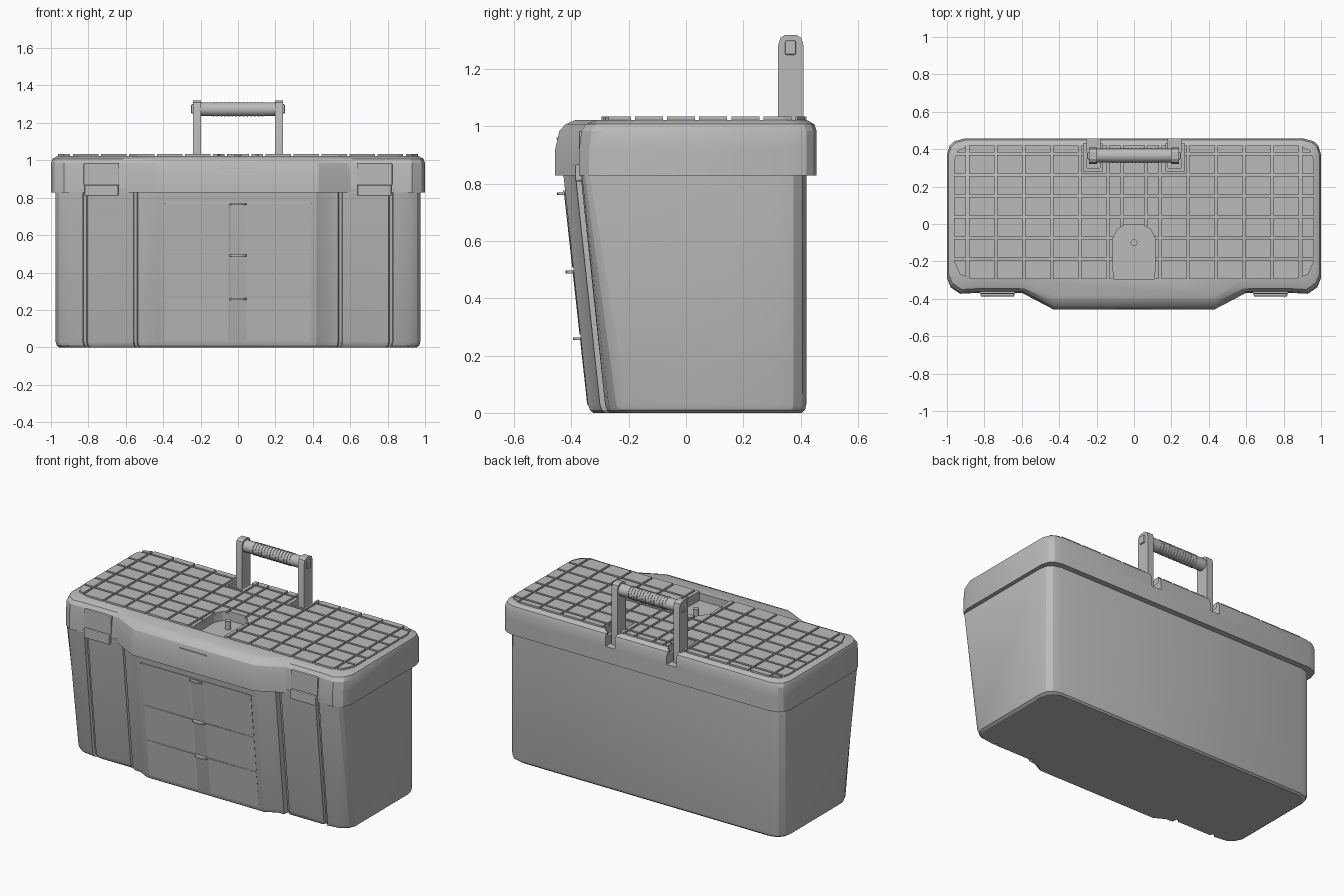
import bpy, bmesh, math
from mathutils import Vector

cube = bpy.data.objects.get("Cube")
if cube:
    bpy.data.objects.remove(cube)

grey = bpy.data.materials.new("mid_grey")
grey.use_nodes = True
grey.diffuse_color = (0.5, 0.5, 0.5, 1)
grey.node_tree.nodes["Principled BSDF"].inputs["Base Color"].default_value = (0.5, 0.5, 0.5, 1)


def finish(name, bm, smooth=25):
    bmesh.ops.recalc_face_normals(bm, faces=bm.faces)
    mesh = bpy.data.meshes.new(name)
    bm.to_mesh(mesh)
    bm.free()
    mesh.materials.append(grey)
    ob = bpy.data.objects.new(name, mesh)
    bpy.context.collection.objects.link(ob)
    if smooth:
        bpy.ops.object.select_all(action='DESELECT')
        ob.select_set(True)
        bpy.context.view_layer.objects.active = ob
        bpy.ops.object.shade_smooth_by_angle(angle=math.radians(smooth))
    return ob


def loft(name, rings, smooth=25):
    """Skin a stack of closed rings and cap both ends."""
    bm = bmesh.new()
    vs = [[bm.verts.new(p) for p in ring] for ring in rings]
    n = len(vs[0])
    for a, b in zip(vs, vs[1:]):
        for i in range(n):
            bm.faces.new((a[i], a[(i + 1) % n], b[(i + 1) % n], b[i]))
    bm.faces.new(vs[0][::-1])
    bm.faces.new(vs[-1])
    return finish(name, bm, smooth)


def box(name, lo, hi, bevel=0):
    bm = bmesh.new()
    bmesh.ops.create_cube(bm, size=1)
    lo, hi = Vector(lo), Vector(hi)
    for v in bm.verts:
        v.co = (lo + hi) / 2 + v.co * (hi - lo)
    if bevel:
        bmesh.ops.bevel(bm, geom=bm.edges[:], offset=bevel, segments=2, profile=0.5, affect='EDGES')
    return finish(name, bm, 0)


def cylinder(name, centre, radius, length, axis='Z', sides=20):
    bm = bmesh.new()
    bmesh.ops.create_cone(bm, cap_ends=True, segments=sides, radius1=radius, radius2=radius, depth=length)
    ob = finish(name, bm, 40)
    ob.location = centre
    if axis == 'X':
        ob.rotation_euler.y = math.pi / 2
    return ob


def mirrored(half):
    return half + [(-x, y) for x, y in reversed(half)]


def at(outline, z):
    return [(x, y, z) for x, y in outline]


def carve(target, cutter):
    mod = target.modifiers.new("cut", 'BOOLEAN')
    mod.operation = 'DIFFERENCE'
    mod.object = cutter
    bpy.ops.object.select_all(action='DESELECT')
    bpy.context.view_layer.objects.active = target
    target.select_set(True)
    bpy.ops.object.modifier_apply(modifier=mod.name)


# Body: front leans outwards towards the top, back stays upright
def body_outline(t, inset=0):
    wing = -0.28 - 0.09 * t
    mid = -0.34 - 0.09 * t
    corner = -0.20 - 0.14 * t
    half = [(0.42, mid), (0.49, wing - 0.022), (0.535, wing - 0.018),
            (0.54, wing + 0.015), (0.555, wing + 0.015), (0.56, wing),
            (0.805, wing), (0.81, wing + 0.018), (0.825, wing + 0.018), (0.83, wing),
            (0.92, wing * 0.85 + corner * 0.15), (0.957, (wing + corner) / 2), (0.975, corner),
            (0.975, 0.33), (0.966, 0.375), (0.94, 0.406), (0.89, 0.42)]
    return mirrored([(x * (1 - inset), (y - 0.04) * (1 - 2 * inset) + 0.04) for x, y in half])


loft("body", [at(body_outline(0, 0.02), 0), at(body_outline(0, 0.006), 0.01),
              at(body_outline(0.03), 0.03), at(body_outline(1), 0.85)])


# Lid: shell with a bulged front and chamfered rim
def lid_outline(s, front, wing, drop):
    half = [(0.43, front), (0.60 - drop / 2, wing), (0.64, wing), (0.83, wing),
            (0.93 - s, wing - 0.005), (0.98 - s, wing + 0.03), (1 - s, wing + 0.08),
            (1 - s, 0.37), (0.985 - s, 0.42 - s), (0.96 - s, 0.443 - s), (0.91 - s, 0.456 - s)]
    return mirrored(half)


lid = loft("lid", [at(lid_outline(0, -0.457, -0.368, 0), 0.828),
                   at(lid_outline(0, -0.457, -0.368, 0), 0.92),
                   at(lid_outline(0, -0.442, -0.36, 0.02), 0.985),
                   at(lid_outline(0.008, -0.42, -0.345, 0.03), 1.008),
                   at(lid_outline(0.035, -0.385, -0.305, 0.06), 1.023)])

# Lid tread: one plate split into raised tiles by narrow grooves
plate = mirrored([(0.86, -0.295), (0.93, -0.27), (0.962, -0.2),
                  (0.962, 0.34), (0.945, 0.39), (0.89, 0.42)])
bm = bmesh.new()
bm.faces.new([bm.verts.new(p) for p in at(plate, 1.02)])
gap = 0.007
cols = [s * (0.14 + 0.15 * i) for i in range(6) for s in (-1, 1)] + [-0.065, 0.065]
rows = [0.375 - 0.112 * i for i in range(6)]
lines = [(Vector((1, 0, 0)), c) for c in cols] + [(Vector((0, 1, 0)), r) for r in rows]
for normal, pos in lines:
    for side in (-gap, gap):
        bmesh.ops.bisect_plane(bm, geom=bm.verts[:] + bm.edges[:] + bm.faces[:],
                               plane_co=normal * (pos + side), plane_no=normal)


def in_groove(face):
    c = face.calc_center_median()
    return any(abs(c.dot(n) - p) < gap for n, p in lines)


bmesh.ops.delete(bm, geom=[f for f in bm.faces if in_groove(f)], context='FACES')
bmesh.ops.split_edges(bm, edges=[e for e in bm.edges if len(e.link_faces) > 1])
raised = bmesh.ops.extrude_face_region(bm, geom=bm.faces[:], use_keep_orig=True)
for v in raised["geom"]:
    if isinstance(v, bmesh.types.BMVert):
        v.co.z = 1.034
tread = finish("lid_tread", bm, 0)

# Cut-outs: arched tray in the lid and sockets for the handle legs
arch = [(-0.11, -0.295), (0.11, -0.295), (0.115, -0.08), (0.09, -0.03), (0.05, -0.005),
        (-0.05, -0.005), (-0.09, -0.03), (-0.115, -0.08)]
cutters = [loft("tray_cutter", [at(arch, 0.975), at(arch, 1.1)], 0)]
for s in (-1, 1):
    cutters.append(box("socket_cutter", (s * 0.22 - 0.05, 0.28, 0.985), (s * 0.22 + 0.05, 0.43, 1.1)))
    cutters.append(box("slot_cutter", (s * 0.217 - 0.034, 0.30, 0.93), (s * 0.217 + 0.034, 0.5, 1.1)))
for c in cutters:
    carve(lid, c)
    carve(tread, c)
for c in cutters:
    bpy.data.objects.remove(c)
cylinder("tray_post", (0, -0.10, 0.998), 0.018, 0.06)

# Handle: two flat legs, round grip with ribs, and end pins
for s, side in ((-1, "right"), (1, "left")):
    leg = [(0.322, 0.92), (0.41, 0.92), (0.41, 1.285), (0.402, 1.31), (0.385, 1.32),
           (0.347, 1.32), (0.33, 1.31), (0.322, 1.285)]
    loft("handle_leg_" + side, [[(s * x, y, z) for y, z in leg] for x in (0.198, 0.241)])
    box("handle_pin_" + side, (s * 0.243 - 0.008, 0.346, 1.25), (s * 0.243 + 0.008, 0.384, 1.3), 0.006)
cylinder("handle_grip", (0, 0.366, 1.273), 0.037, 0.41, 'X')
for i in range(14):
    cylinder("grip_rib", (-0.13 + 0.02 * i, 0.366, 1.273), 0.0395, 0.008, 'X')


# Drawers: three leaning fronts with a shallow central channel and pull lips
def drawer_ring(z):
    y = -0.34 - 0.09 * (z - 0.03) / 0.82
    face = [(0.388, y + 0.01), (0.388, y - 0.003), (0.05, y - 0.005), (0.025, y + 0.006)]
    return [(x, v, z) for x, v in face] + [(-x, v, z) for x, v in reversed(face)]


for i, (lo, hi) in enumerate(((0.03, 0.262), (0.274, 0.495), (0.507, 0.768))):
    loft("drawer_%d" % (i + 1), [drawer_ring(lo), drawer_ring(hi)], 10)
    y = drawer_ring(hi)[2][1]
    arc = [(0.046 * math.cos(a), y + 0.006 - 0.03 * math.sin(a))
           for a in (math.pi * k / 10 for k in range(11))]
    loft("drawer_pull_%d" % (i + 1), [at(arc, hi - 0.008), at(arc, hi + 0.002)])
box("drawer_top_edge", (-0.392, -0.43, 0.769), (0.392, -0.40, 0.777))

# Latches hooked under the lid, plus the slot mark on the lid front
for s, side in ((-1, "right"), (1, "left")):
    x = s * 0.73
    latch = box("latch_" + side, (x - 0.09, -0.388, 0.808), (x + 0.09, -0.35, 0.868), 0.006)
    box("latch_strap_" + side, (x - 0.095, -0.374, 0.865), (x + 0.095, -0.34, 0.985), 0.006)
box("lid_slot_mark", (-0.1, -0.452, 0.955), (0.09, -0.44, 0.961))
